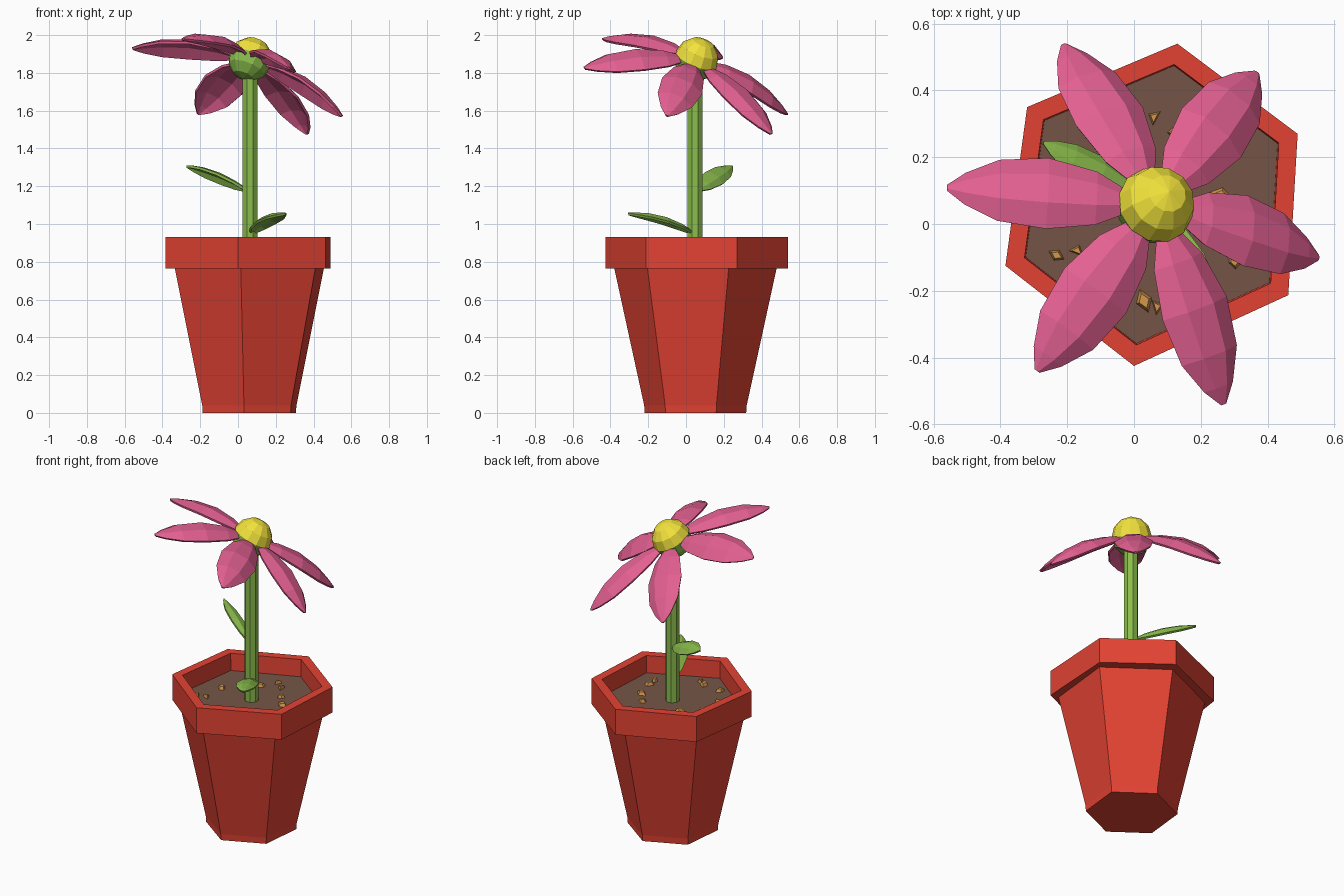
import bpy, bmesh, math, random
from mathutils import Vector, Matrix

cube = bpy.data.objects.get("Cube")
if cube:
    bpy.data.objects.remove(cube, do_unlink=True)
random.seed(4)


def material(name, srgb):
    color = [(c / 255) ** 2.2 for c in srgb] + [1]
    mat = bpy.data.materials.new(name)
    mat.use_nodes = True
    mat.diffuse_color = color
    mat.node_tree.nodes["Principled BSDF"].inputs["Base Color"].default_value = color
    return mat


RED = material("terracotta", (226, 68, 54))
SOIL = material("soil", (116, 86, 72))
CHIP = material("chips", (212, 150, 76))
GREEN = material("green", (138, 188, 78))
PINK = material("pink", (226, 96, 144))
YELLOW = material("yellow", (242, 226, 62))


def finish(name, bm, mat):
    mesh = bpy.data.meshes.new(name)
    bm.to_mesh(mesh)
    bm.free()
    mesh.materials.append(mat)
    obj = bpy.data.objects.new(name, mesh)
    bpy.context.collection.objects.link(obj)
    return obj


def loft(name, rings, mat, cap_end=False):
    """Skin rings of points, closing the first and optionally the last."""
    bm = bmesh.new()
    rows = [[bm.verts.new(p) for p in ring] for ring in rings]
    for a, b in zip(rows, rows[1:]):
        for i in range(len(a)):
            k = (i + 1) % len(a)
            bm.faces.new((a[i], a[k], b[k], b[i]))
    bm.faces.new(rows[0][::-1])
    if cap_end:
        bm.faces.new(rows[-1])
    return finish(name, bm, mat)


def polygon(center, radius, z, sides, start=0):
    angles = [math.radians(start) + math.tau * i / sides for i in range(sides)]
    return [(center[0] + radius * math.cos(a), center[1] + radius * math.sin(a), z)
            for a in angles]


# Pot body and overhanging rim
RIM = [(0.49, 0.27), (0.13, 0.54), (-0.32, 0.35), (-0.385, -0.125), (0, -0.425), (0.462, -0.213)]
RIM_CENTER = Vector((0.055, 0.06))


def rim_ring(scale, z):
    return [(*(RIM_CENTER + (Vector(p) - RIM_CENTER) * scale), z) for p in RIM]


body = [polygon((0.06, 0.05), r, z, 6, 24) for r, z in ((0.27, 0), (0.273, 0.04), (0.432, 0.765))]
loft("pot", body + [rim_ring(1, 0.765), rim_ring(1, 0.93),
                    rim_ring(0.87, 0.93), rim_ring(0.86, 0.8)], RED)

# Soil with scattered chips
SOIL_Z = 0.82
loft("soil", [rim_ring(0.85, SOIL_Z - 0.03), rim_ring(0.866, SOIL_Z)], SOIL, True)

spots = [(0.06, 0.32), (-0.17, -0.08), (0.03, -0.23), (0.3, -0.11)]
for i in range(11):
    a, r = math.tau * (i + 0.3) / 11, random.uniform(0.16, 0.34)
    spots.append((0.06 + r * math.cos(a), 0.05 + r * math.sin(a)))
bm = bmesh.new()
for x, y in spots:
    size = random.uniform(0.02, 0.035)
    place = (Matrix.Translation((x, y, SOIL_Z + 0.008))
             @ Matrix.Rotation(random.uniform(0, math.tau), 4, "Z")
             @ Matrix.Diagonal((1.2, 0.8, 1, 1)))
    bmesh.ops.create_cone(bm, cap_ends=True, segments=random.choice((3, 4, 5)), radius1=size,
                          radius2=size * 0.6, depth=0.022, matrix=place)
finish("soil_chips", bm, CHIP)

# Stem
STEM = (0.063, 0.048)
loft("stem", [polygon(STEM, 0.043, z, 8, 22.5) for z in (0.8, 1.85)], GREEN, True)

# Flower head: calyx below and centre above a tilted plane
HEAD = Vector((0.065, 0.056, 1.872))
FACING = Vector((0.39, 0.4, 1)).normalized()


def half_ball(name, side, mat):
    bm = bmesh.new()
    bmesh.ops.create_uvsphere(bm, u_segments=12, v_segments=6, radius=0.118)
    extra = [v for v in bm.verts if v.co.z * side < -0.001]
    bmesh.ops.delete(bm, geom=extra, context="VERTS")
    bm.transform(Matrix.Translation(HEAD) @ FACING.to_track_quat("Z", "Y").to_matrix().to_4x4())
    finish(name, bm, mat)


half_ball("flower_center", 1, YELLOW)
half_ball("calyx", -1, GREEN)

# Petals and leaves share one arched, creased blade
OUTLINE = ((0, 0.3), (0.18, 0.75), (0.45, 1), (0.72, 0.86), (0.9, 0.45), (1, 0.08))


def blade(name, base, tip, up, width, bulge, mat):
    base, tip = Vector(base), Vector(tip)
    along = (tip - base).normalized()
    up = (up - along * up.dot(along)).normalized()
    side = up.cross(along)
    bm = bmesh.new()
    rows = []
    for t, w in OUTLINE:
        mid = base.lerp(tip, t) + up * bulge * 4 * t * (1 - t)
        rows.append([bm.verts.new(mid + side * u * w * width - up * drop * w * width)
                     for u, drop in ((-1, 0.35), (-0.4, 0), (0.4, 0), (1, 0.35))])
    for a, b in zip(rows, rows[1:]):
        for j in range(3):
            bm.faces.new((a[j], b[j], b[j + 1], a[j + 1]))
    obj = finish(name, bm, mat)
    solid = obj.modifiers.new("thickness", "SOLIDIFY")
    solid.thickness = 0.014
    solid.offset = -1


TIPS = [(-0.56, 0.11, 1.935), (-0.29, -0.44, 1.985), (0.27, -0.54, 1.83),
        (0.555, -0.1, 1.575), (0.37, 0.455, 1.48), (-0.21, 0.54, 1.585)]
for i, tip in enumerate(TIPS):
    out = Vector(tip) - HEAD
    out = (out - FACING * out.dot(FACING)).normalized()
    blade(f"petal_{i + 1}", HEAD + out * 0.085, tip, FACING, 0.115, 0.05, PINK)

blade("upper_leaf", (0.04, 0.07, 1.19), (-0.27, 0.245, 1.31),
      Vector((0.35, 0.4, 0.85)), 0.06, 0.02, GREEN)
blade("lower_leaf", (0.075, 0.03, 0.965), (0.25, -0.305, 1.06),
      Vector((0, 0, 1)), 0.065, 0.03, GREEN)
